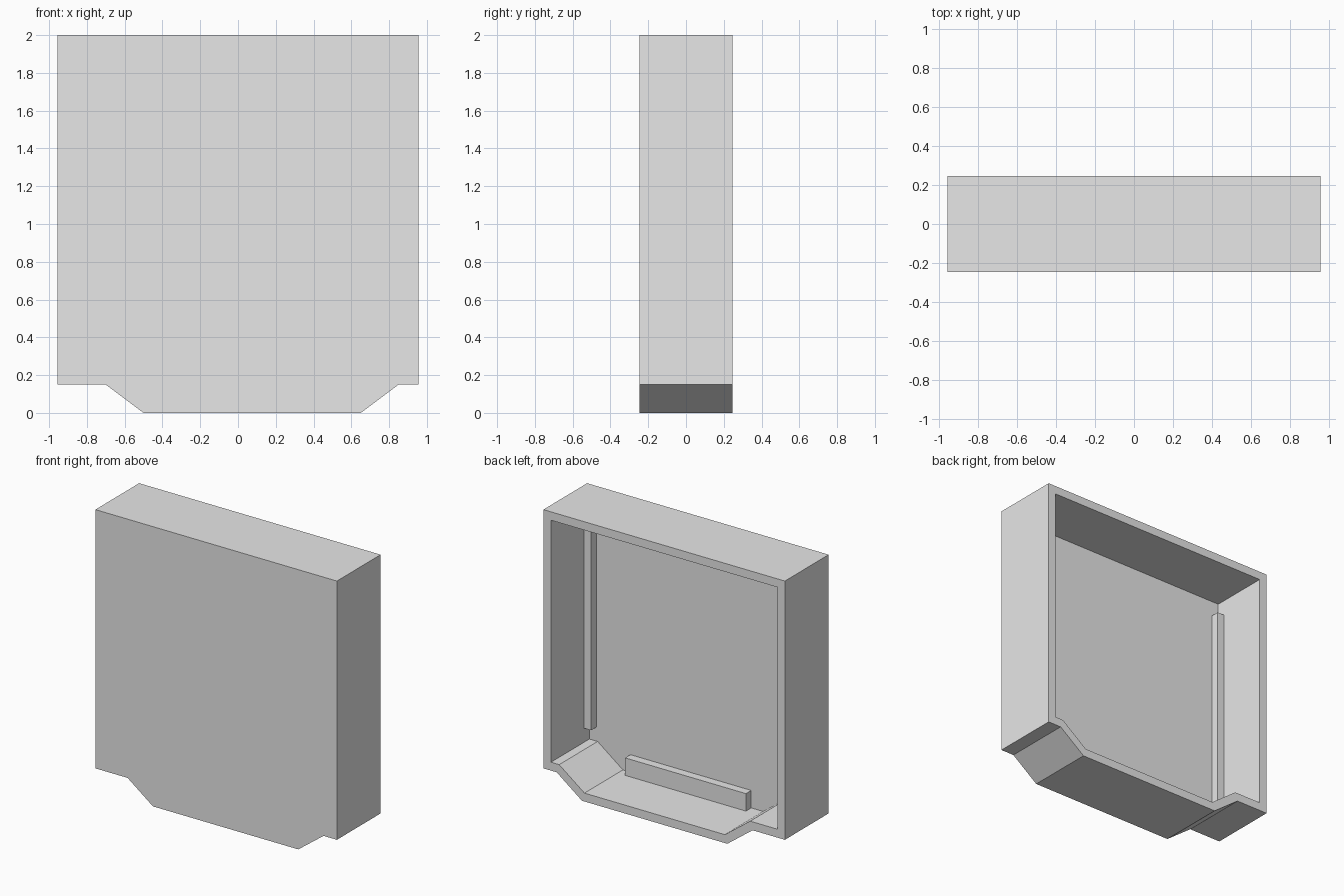
import bpy
import bmesh

cube = bpy.data.objects.get("Cube")
if cube:
    bpy.data.objects.remove(cube, do_unlink=True)

WALL = 0.06
HALF_W, HALF_D, TOP, STEP = 0.955, 0.247, 2.0, 0.15
MITER = WALL / 3  # sideways shift of the sloped corners when offset inward

grey = bpy.data.materials.new("plain_grey")
grey.use_nodes = True
colour = (0.8, 0.8, 0.8, 1)
grey.diffuse_color = colour
grey.node_tree.nodes["Principled BSDF"].inputs["Base Color"].default_value = colour


def finish(name, bm):
    bmesh.ops.recalc_face_normals(bm, faces=bm.faces)
    mesh = bpy.data.meshes.new(name)
    bm.to_mesh(mesh)
    bm.free()
    mesh.materials.append(grey)
    obj = bpy.data.objects.new(name, mesh)
    bpy.context.collection.objects.link(obj)
    return obj


def outline(t, m):
    """Tray outline in x and z, moved inward by t."""
    w = HALF_W - t
    return [(-w, STEP + t), (-0.7 + m, STEP + t), (-0.5 + m, t), (0.65 - m, t),
            (0.85 - m, STEP + t), (w, STEP + t), (w, TOP - t), (-w, TOP - t)]


def box(name, x, y, z):
    bm = bmesh.new()
    bmesh.ops.create_cube(bm, size=1)
    for v in bm.verts:
        v.co = [r[0] if c < 0 else r[1] for c, r in zip(v.co, (x, y, z))]
    return finish(name, bm)


# Tray: front panel, outer walls, rim and recess, open at the back
bm = bmesh.new()
outer, inner = outline(0, 0), outline(WALL, MITER)
panel_y = -HALF_D + WALL
loops = [[bm.verts.new((x, y, z)) for x, z in pts] for pts, y in (
    (outer, -HALF_D), (outer, HALF_D), (inner, HALF_D), (inner, panel_y))]
bm.faces.new(loops[0])
bm.faces.new(loops[-1])
for a, b in zip(loops, loops[1:]):
    for i in range(len(a)):
        j = (i + 1) % len(a)
        bm.faces.new((a[i], a[j], b[j], b[i]))
finish("tray", bm)

# Ribs along both side walls and the floor
rib_y = (panel_y, panel_y + WALL)
wall_x = HALF_W - WALL
box("left_rib", (wall_x - 0.055, wall_x), rib_y, (0.31, 1.83))
box("right_rib", (-wall_x, -wall_x + 0.055), rib_y, (0.31, 1.83))
box("floor_rib", (-0.385, 0.57), rib_y, (WALL, 0.185))
